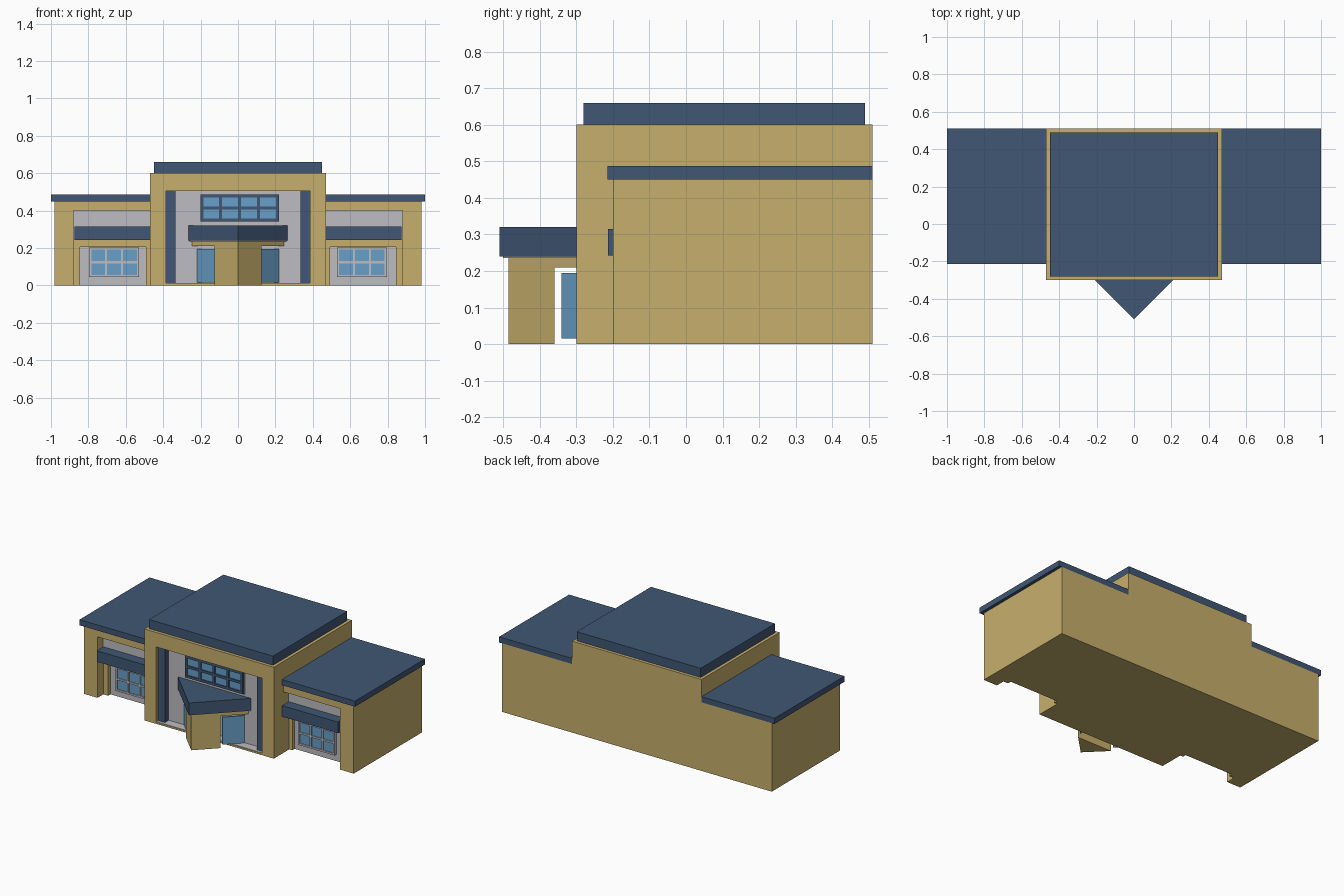
import bpy
import bmesh

cube = bpy.data.objects.get("Cube")
if cube:
    bpy.data.objects.remove(cube, do_unlink=True)


def material(name, rgb):
    m = bpy.data.materials.new(name)
    m.use_nodes = True
    m.diffuse_color = (*rgb, 1)
    m.node_tree.nodes["Principled BSDF"].inputs["Base Color"].default_value = (*rgb, 1)
    return m


TAN = material("tan wall", (0.57, 0.43, 0.15))
NAVY = material("slate blue", (0.052, 0.095, 0.175))
GREY = material("light grey", (0.51, 0.51, 0.54))
GLASS = material("window glass", (0.14, 0.35, 0.58))


def finish(name, bm, mat):
    bmesh.ops.recalc_face_normals(bm, faces=bm.faces)
    mesh = bpy.data.meshes.new(name)
    bm.to_mesh(mesh)
    bm.free()
    mesh.materials.append(mat)
    ob = bpy.data.objects.new(name, mesh)
    bpy.context.collection.objects.link(ob)
    return ob


def boxes(name, mat, *ranges):
    """One object from boxes given as (x0, x1, y0, y1, z0, z1)."""
    bm = bmesh.new()
    for x0, x1, y0, y1, z0, z1 in ranges:
        verts = bmesh.ops.create_cube(bm, size=1)["verts"]
        for v in verts:
            v.co.x = x1 if v.co.x > 0 else x0
            v.co.y = y1 if v.co.y > 0 else y0
            v.co.z = z1 if v.co.z > 0 else z0
    return finish(name, bm, mat)


def prism(name, mat, plan, z0, z1):
    bm = bmesh.new()
    base = bm.faces.new([bm.verts.new((x, y, z0)) for x, y in plan])
    new = bmesh.ops.extrude_face_region(bm, geom=[base])["geom"]
    for v in new:
        if isinstance(v, bmesh.types.BMVert):
            v.co.z = z1
    return finish(name, bm, mat)


def carve(target, *rng):
    cutter = boxes("cutter", TAN, rng)
    cutter.hide_render = True
    mod = target.modifiers.new("recess", "BOOLEAN")
    mod.operation = "DIFFERENCE"
    mod.solver = "EXACT"
    mod.object = cutter
    bpy.context.view_layer.objects.active = target
    bpy.ops.object.modifier_apply(modifier=mod.name)
    bpy.data.objects.remove(cutter, do_unlink=True)


def window(name, x0, x1, z0, z1, cols, rows, wall_y, bar, frame_mat):
    """Glass slab with a projecting grid of bars; bars are centred on divisions."""
    front = wall_y - 0.02
    boxes(name + "_glass", GLASS, (x0, x1, front + 0.007, wall_y, z0, z1))
    h = bar / 2
    bars = []
    for i in range(cols + 1):
        x = x0 + (x1 - x0) * i / cols
        bars.append((x - h, x + h, front, wall_y, z0 - h, z1 + h))
    for j in range(rows + 1):
        z = z0 + (z1 - z0) * j / rows
        bars.append((x0 - h, x1 + h, front, wall_y, z - h, z + h))
    boxes(name + "_frame", frame_mat, *bars)


# Central hall with a front recess
WALL = -0.235
hall = boxes("central_hall", TAN, (-0.47, 0.47, -0.30, 0.51, 0, 0.60))
carve(hall, -0.385, 0.385, -0.40, WALL, 0.01, 0.505)
boxes("central_roof", NAVY, (-0.45, 0.45, -0.28, 0.49, 0.60, 0.66))
boxes("entry_back_wall", GREY, (-0.385, 0.385, WALL - 0.005, WALL, 0.01, 0.505))
boxes("entry_floor", GREY, (-0.385, 0.385, -0.298, WALL, 0.01, 0.014))
boxes("entry_pilasters", NAVY,
      *[(min(s * 0.335, s * 0.385), max(s * 0.335, s * 0.385), -0.28, WALL, 0.014, 0.505)
        for s in (-1, 1)])

# Large upper window with its grey surround
boxes("upper_window_surround", GREY, (-0.208, 0.22, WALL - 0.012, WALL, 0.333, 0.49))
window("upper_window", -0.193, 0.21, 0.35, 0.478, 4, 2, WALL - 0.01, 0.016, NAVY)


# Pointed entry porch
def wedge(tip, back):
    return [(0, -tip), (tip + back, back), (-tip - back, back)]


prism("porch_canopy", NAVY, wedge(0.51, -0.245), 0.24, 0.32)
prism("porch_soffit", GREY, wedge(0.50, -0.24), 0.235, 0.24)
prism("porch_beam", TAN, wedge(0.485, -0.24), 0.21, 0.235)
prism("porch_pillar", TAN, wedge(0.485, -0.36), 0, 0.21)
for side, s in (("left", 1), ("right", -1)):
    prism(side + "_door", GLASS,
          [(s * 0.125, -0.34), (s * 0.22, -0.245), (s * 0.215, -0.24), (s * 0.12, -0.335)],
          0.015, 0.195)

# Side wings, mirrored
for side, s in (("left", 1), ("right", -1)):
    def rng(x0, x1, *rest):
        return (min(s * x0, s * x1), max(s * x0, s * x1), *rest)

    wing = boxes(side + "_wing", TAN, rng(0.47, 0.98, -0.20, 0.51, 0, 0.45))
    carve(wing, *rng(0.40, 0.88, -0.30, -0.14, -0.1, 0.40))
    carve(wing, *rng(0.492, 0.845, -0.30, -0.11, -0.1, 0.205))
    boxes(side + "_wing_roof", NAVY, rng(0.47, 1.0, -0.215, 0.51, 0.45, 0.487))
    boxes(side + "_upper_panel", GREY, rng(0.47, 0.88, -0.145, -0.14, 0.245, 0.40))
    boxes(side + "_lower_panel", GREY, rng(0.492, 0.845, -0.115, -0.11, 0, 0.205))
    boxes(side + "_awning", NAVY, rng(0.47, 0.875, -0.213, -0.14, 0.243, 0.315))
    x0, x1 = sorted((s * 0.535, s * 0.79))
    window(side + "_wing_window", x0, x1, 0.05, 0.198, 3, 2, -0.115, 0.011, GREY)
